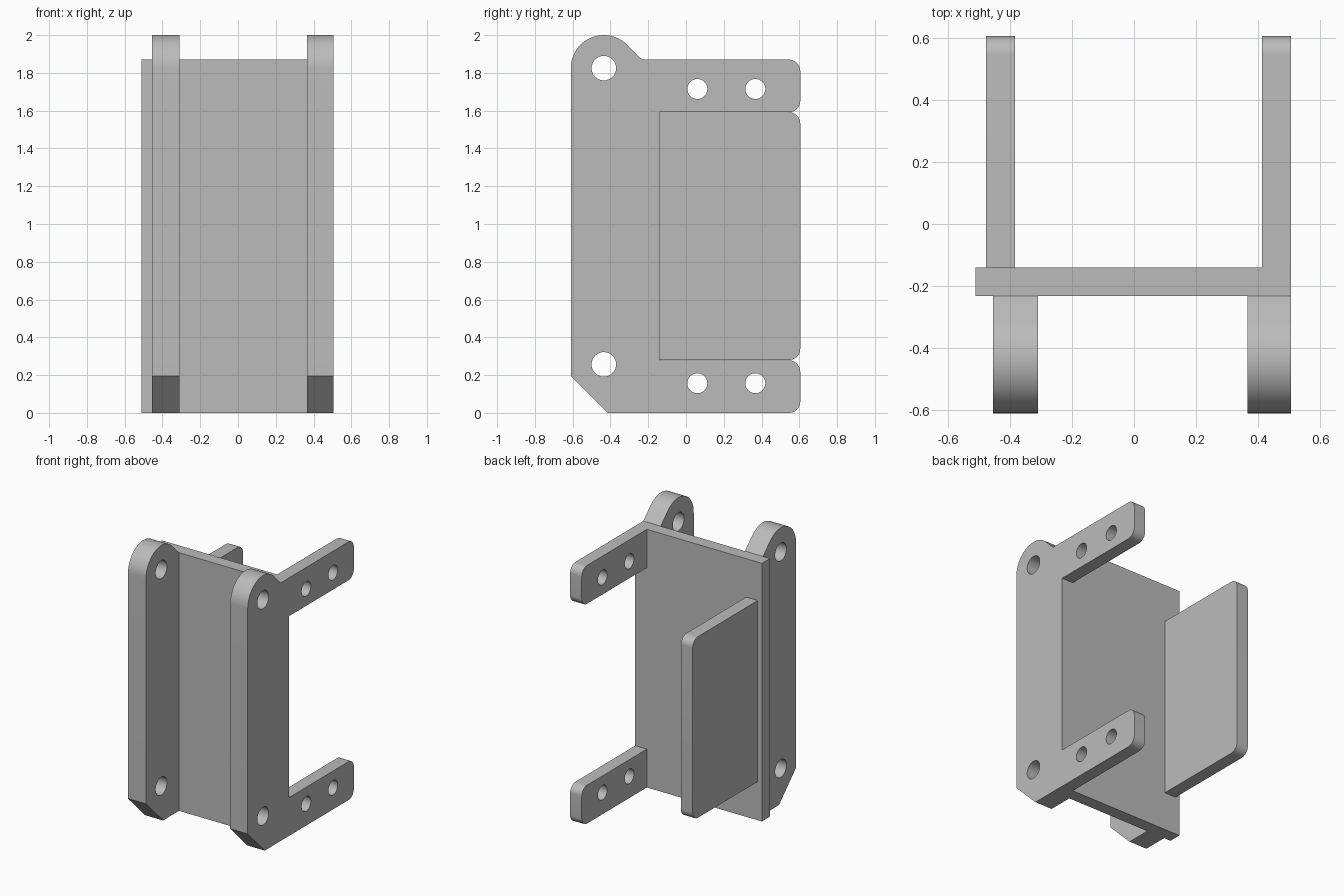
import bpy, bmesh
from math import cos, sin, pi, radians
from mathutils import Vector

if "Cube" in bpy.data.objects:
    bpy.data.objects.remove(bpy.data.objects["Cube"], do_unlink=True)

grey = bpy.data.materials.new("light grey")
grey.use_nodes = True
grey.diffuse_color = (0.5, 0.5, 0.5, 1)
grey.node_tree.nodes["Principled BSDF"].inputs["Base Color"].default_value = (0.5, 0.5, 0.5, 1)


def arc(y, z, r, start, end, steps=12):
    """Points on an arc in the side plane, angles in degrees."""
    angles = [radians(start + (end - start) * i / steps) for i in range(steps + 1)]
    return [(y + r * cos(a), z + r * sin(a)) for a in angles]


def prism(name, profile, x0, x1):
    """Extrude a side profile of (y, z) points from x0 to x1."""
    bm = bmesh.new()
    face = bm.faces.new([bm.verts.new((x0, y, z)) for y, z in profile])
    out = bmesh.ops.extrude_face_region(bm, geom=[face])["geom"]
    verts = [v for v in out if isinstance(v, bmesh.types.BMVert)]
    bmesh.ops.translate(bm, verts=verts, vec=Vector((x1 - x0, 0, 0)))
    bmesh.ops.recalc_face_normals(bm, faces=bm.faces)
    mesh = bpy.data.meshes.new(name)
    bm.to_mesh(mesh)
    bm.free()
    mesh.materials.append(grey)
    obj = bpy.data.objects.new(name, mesh)
    bpy.context.collection.objects.link(obj)
    return obj


def combine(target, tool, operation):
    """Apply a boolean and remove the tool."""
    bpy.context.view_layer.objects.active = target
    mod = target.modifiers.new(operation, 'BOOLEAN')
    mod.operation, mod.solver, mod.object = operation, 'EXACT', tool
    bpy.ops.object.modifier_apply(modifier=mod.name)
    bpy.data.objects.remove(tool, do_unlink=True)


def tab(name, z0, z1, x0, x1):
    """Plate reaching backwards with rounded far corners."""
    r = 0.06
    profile = ([(WEB_BACK, z0)] + arc(BACK - r, z0 + r, r, -90, 0)
               + arc(BACK - r, z1 - r, r, 0, 90) + [(WEB_BACK, z1)])
    return prism(name, profile, x0, x1)


FRONT, BACK = -0.61, 0.605
WEB_FRONT, WEB_BACK = -0.232, -0.14
TOP = 1.87
EYE_Y, EYE_Z, EYE_R = -0.435, 1.825, 0.175

# Web plate joining both flanges
frame = prism("bracket_frame", [(WEB_FRONT, 0), (WEB_BACK, 0), (WEB_BACK, TOP),
                                (WEB_FRONT, TOP)], -0.51, 0.505)

# Front flanges with a rounded eye on top and a chamfered foot
flange = ([(FRONT, 0.195), (-0.415, 0), (WEB_FRONT, 0), (WEB_FRONT, TOP)]
          + arc(EYE_Y, EYE_Z, EYE_R, 45, 180, 32))
for x0, x1 in ((-0.455, -0.31), (0.365, 0.505)):
    combine(frame, prism("flange", flange, x0, x1), 'UNION')

# Upper and lower arms on the left side, one wide plate on the right
for z0, z1 in ((0, 0.278), (1.592, TOP)):
    combine(frame, tab("arm", z0, z1, 0.412, 0.505), 'UNION')
combine(frame, tab("side_plate", 0.28, 1.592, -0.477, -0.384), 'UNION')

# Bolt holes: through both flanges, and two in each arm
holes = [(EYE_Y, z, 0.065, -1) for z in (0.257, EYE_Z)]
holes += [(y, z, 0.053, 0.2) for y in (0.06, 0.367) for z in (0.157, 1.715)]
for y, z, r, x0 in holes:
    combine(frame, prism("hole", arc(y, z, r, 0, 348.75, 31), x0, 1), 'DIFFERENCE')

# Merge coplanar faces and smooth the rounded ones
bm = bmesh.new()
bm.from_mesh(frame.data)
bmesh.ops.remove_doubles(bm, verts=bm.verts, dist=0.0001)
bmesh.ops.dissolve_limit(bm, angle_limit=radians(0.5), verts=bm.verts, edges=bm.edges)
bm.to_mesh(frame.data)
bm.free()
bpy.ops.object.select_all(action='DESELECT')
frame.select_set(True)
bpy.context.view_layer.objects.active = frame
bpy.ops.object.shade_smooth_by_angle(angle=radians(30))
